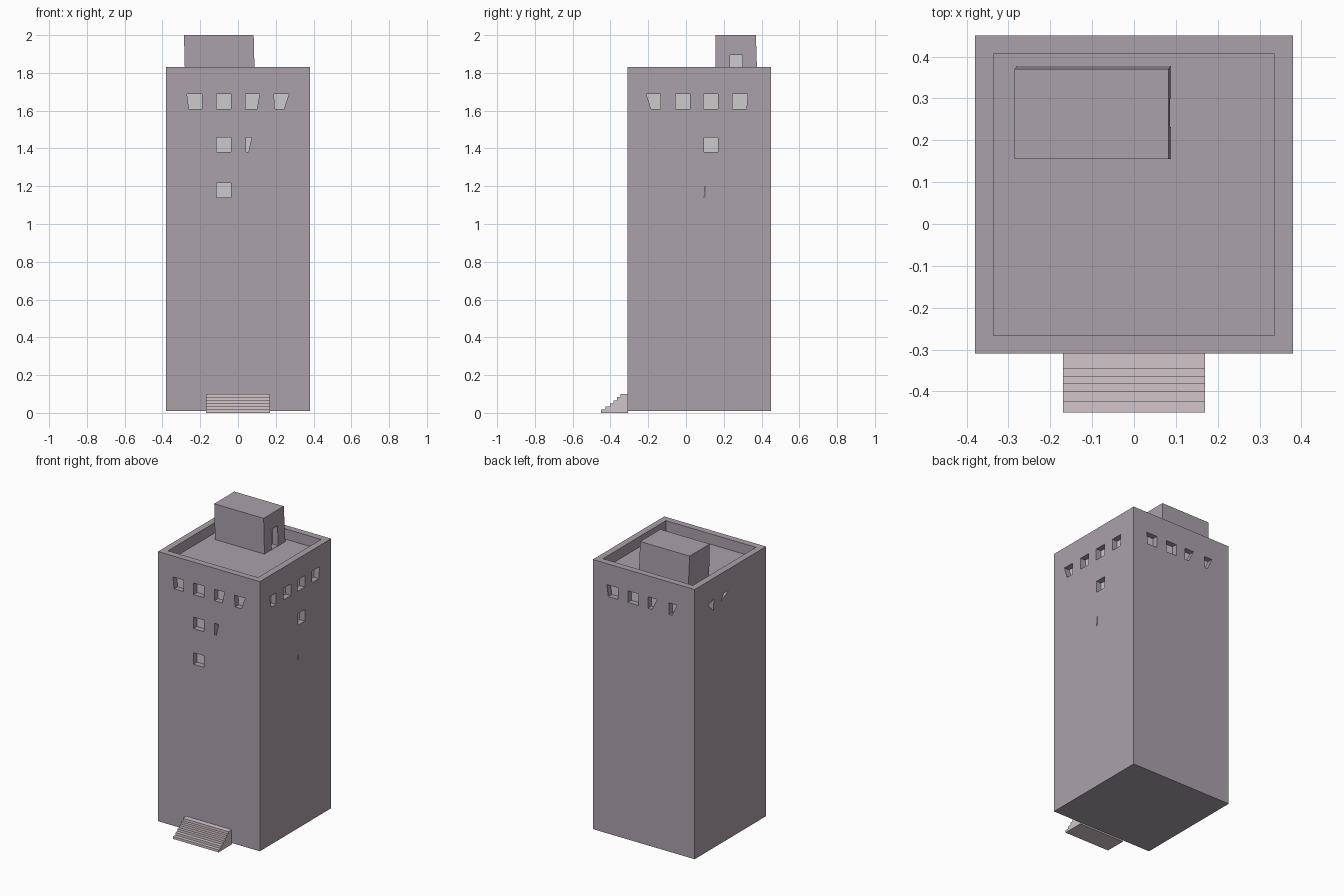
import bpy, bmesh

if "Cube" in bpy.data.objects:
    bpy.data.objects.remove(bpy.data.objects["Cube"])

def material(name, rgb):
    m = bpy.data.materials.new(name)
    m.diffuse_color = (*rgb, 1)
    m.use_nodes = True
    m.node_tree.nodes["Principled BSDF"].inputs["Base Color"].default_value = m.diffuse_color
    return m

WALL = material("wall", (0.40, 0.36, 0.40))
STONE = material("stone", (0.65, 0.56, 0.59))
PANE = material("pane", (0.75, 0.75, 0.75))

def finish(name, bm, mat=None):
    bmesh.ops.recalc_face_normals(bm, faces=bm.faces)
    me = bpy.data.meshes.new(name)
    bm.to_mesh(me)
    bm.free()
    ob = bpy.data.objects.new(name, me)
    bpy.context.collection.objects.link(ob)
    if mat:
        me.materials.append(mat)
    return ob

def box(bm, x0, x1, y0, y1, z0, z1):
    vs = bmesh.ops.create_cube(bm, size=1)["verts"]
    for v in vs:
        v.co = (x1 if v.co.x > 0 else x0, y1 if v.co.y > 0 else y0, z1 if v.co.z > 0 else z0)

def prism(bm, a, b):
    va, vb = [bm.verts.new(p) for p in a], [bm.verts.new(p) for p in b]
    bm.faces.new(va)
    bm.faces.new(vb[::-1])
    for i in range(len(va)):
        j = (i + 1) % len(va)
        bm.faces.new((va[i], vb[i], vb[j], va[j]))

def cut(target, cutter):
    cutter.hide_render = True
    cutter.hide_viewport = True
    m = target.modifiers.new("openings", "BOOLEAN")
    m.operation, m.solver, m.object = "DIFFERENCE", "EXACT", cutter

# Tower body with sunken roof behind a parapet
bm = bmesh.new()
box(bm, -0.38, 0.38, -0.31, 0.45, 0.01, 1.83)
bm.normal_update()
top = max(bm.faces, key=lambda f: f.calc_center_median().z)
bmesh.ops.inset_region(bm, faces=[top], thickness=0.062)
new = bmesh.ops.extrude_face_region(bm, geom=[top])["geom"]
bmesh.ops.translate(bm, vec=(0, 0, -0.07), verts=[v for v in new if isinstance(v, bmesh.types.BMVert)])
if top.is_valid:
    bmesh.ops.delete(bm, geom=[top], context="FACES_ONLY")
tower = finish("tower_body", bm, WALL)

# Windows: each side maps (position along wall, height, depth) to space
SIDES = {
    "front": lambda u, z, d: (u, -0.31 + d, z),
    "right": lambda u, z, d: (0.38 - d, u, z),
    "back": lambda u, z, d: (u, 0.45 - d, z),
    "left": lambda u, z, d: (-0.38 + d, u, z),
}

def quad(t0, t1, b0, b1, z0=1.61):
    return [(t0, z0 + 0.078), (t1, z0 + 0.078), (b1, z0), (b0, z0)]

WINDOWS = {
    "front": [quad(-.27, -.19, -.26, -.19), quad(-.115, -.037, -.115, -.037),
              quad(.04, .115, .04, .10), quad(.19, .27, .195, .243),
              quad(-.115, -.037, -.115, -.037, 1.38), quad(.042, .072, .042, .055, 1.38),
              quad(-.115, -.037, -.115, -.037, 1.14)],
    "right": [quad(-.21, -.135, -.185, -.135), quad(-.055, .02, -.055, .02),
              quad(.093, .17, .093, .17), quad(.247, .327, .247, .32),
              quad(.095, .17, .095, .17, 1.38),
              [(.103, 1.21), (.103, 1.15), (.096, 1.14)]],
    "back": [quad(.276, .194, .265, .194), quad(.119, .038, .119, .038),
             quad(-.03, -.10, -.03, -.06), quad(-.186, -.246, -.19, -.21)],
    "left": [[(.31, 1.67), (.245, 1.688), (.25, 1.61)],
             [(.17, 1.64), (.14, 1.688), (.09, 1.688)]],
}
DEPTH = 0.04
cutters, panes = bmesh.new(), bmesh.new()
for side, shapes in WINDOWS.items():
    at = SIDES[side]
    for s in shapes:
        prism(cutters, [at(u, z, -0.02) for u, z in s], [at(u, z, DEPTH) for u, z in s])
        prism(panes, [at(u, z, DEPTH - 0.002) for u, z in s], [at(u, z, DEPTH + 0.002) for u, z in s])
cut(tower, finish("window_cutters", cutters, WALL))
finish("window_panes", panes, PANE)

# Rooftop hut, leaning slightly, with a doorway on the right
bm = bmesh.new()
box(bm, -0.28, 0.089, 0.155, 0.378, 1.755, 2.0)
for v in bm.verts:
    if v.co.z > 1.9:
        v.co.x -= 0.006
        v.co.y -= 0.008 if v.co.y > 0.3 else 0
hut = finish("roof_hut", bm, WALL)
bm = bmesh.new()
box(bm, 0.045, 0.12, 0.232, 0.30, 1.762, 1.895)
cut(hut, finish("door_cutter", bm, WALL))
bm = bmesh.new()
box(bm, 0.043, 0.047, 0.232, 0.30, 1.762, 1.895)
finish("door_panel", bm, PANE)

# Entrance steps: one extruded stair profile
fronts = [-0.45, -0.426, -0.402, -0.383, -0.364, -0.346]
profile = [(-0.308, 0)]
for i, y in enumerate(fronts):
    profile += [(y, 0.1 * i / 6), (y, 0.1 * (i + 1) / 6)]
profile.append((-0.308, 0.1))
bm = bmesh.new()
prism(bm, [(-0.17, y, z) for y, z in profile], [(0.17, y, z) for y, z in profile])
finish("entrance_steps", bm, STONE)
